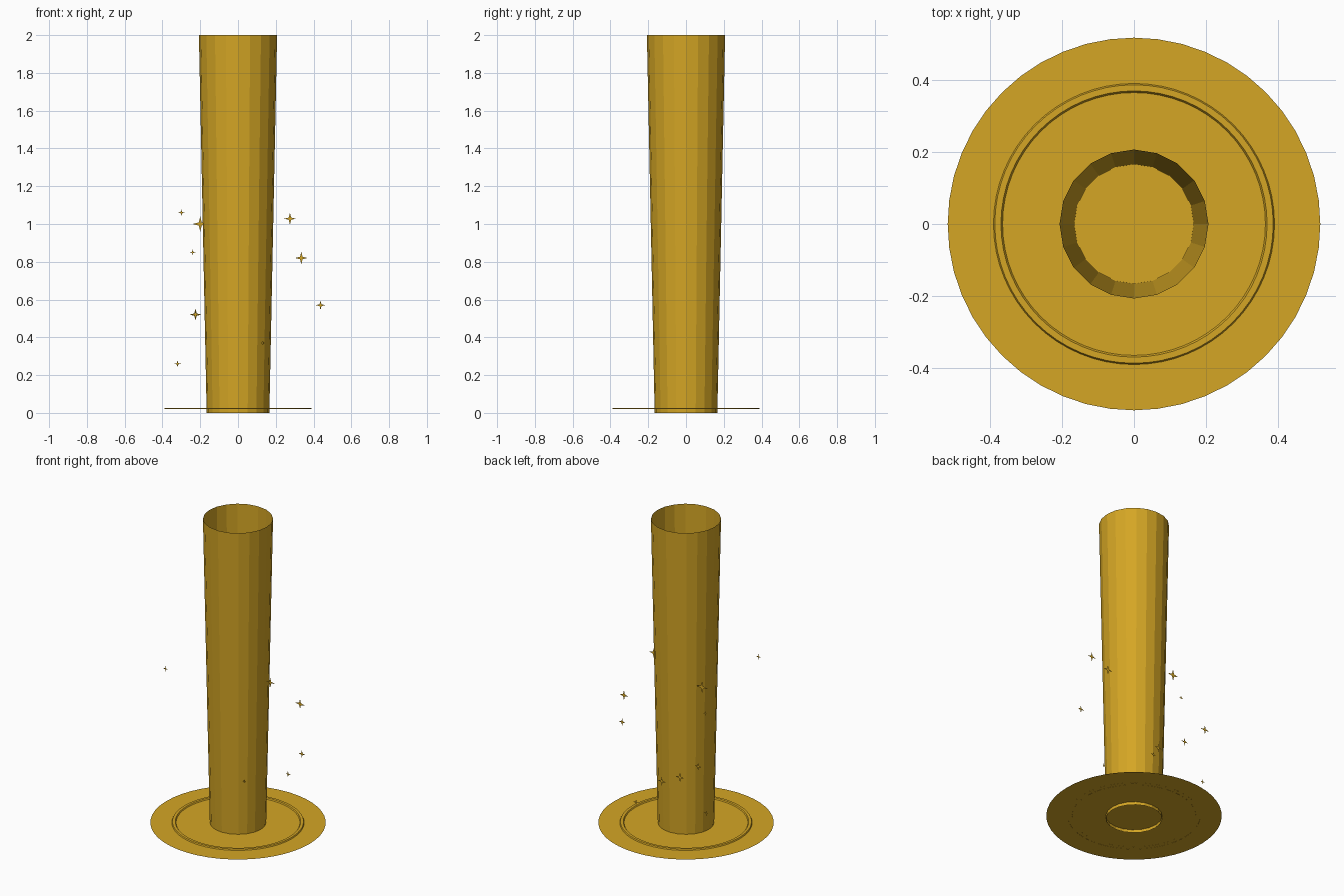
import bpy, bmesh, math

if "Cube" in bpy.data.objects:
    bpy.data.objects.remove(bpy.data.objects["Cube"])

gold = bpy.data.materials.new("gold")
gold.diffuse_color = (0.66, 0.38, 0.018, 1)
gold.use_nodes = True
gold.node_tree.nodes["Principled BSDF"].inputs["Base Color"].default_value = gold.diffuse_color


def make_object(name, bm):
    mesh = bpy.data.meshes.new(name)
    bm.to_mesh(mesh)
    bm.free()
    mesh.materials.append(gold)
    obj = bpy.data.objects.new(name, mesh)
    bpy.context.collection.objects.link(obj)
    return obj


def lathe(name, profile, sides):
    """Revolve an open (radius, z) profile around the z axis."""
    bm = bmesh.new()
    rings = []
    for r, z in profile:
        rings.append([bm.verts.new((r * math.cos(2 * math.pi * i / sides),
                                    r * math.sin(2 * math.pi * i / sides), z))
                      for i in range(sides)])
    for low, high in zip(rings, rings[1:]):
        for i in range(sides):
            j = (i + 1) % sides
            bm.faces.new((low[i], low[j], high[j], high[i]))
    return make_object(name, bm)


def sparkle(name, x, y, z, size):
    """Flat four-pointed star facing the front."""
    bm = bmesh.new()
    verts = []
    for i in range(8):
        r = size if i % 2 == 0 else size * 0.28
        a = i * math.pi / 4
        verts.append(bm.verts.new((x + r * math.cos(a), y, z + r * math.sin(a))))
    bm.faces.new(verts)
    return make_object(name, bm)


# Flared open column of light
lathe("column", [(0.166, 0), (0.207, 2)], 20)

# Flat ground disc
bm = bmesh.new()
bmesh.ops.create_circle(bm, cap_ends=True, segments=48, radius=0.518)
bmesh.ops.translate(bm, verts=bm.verts, vec=(0, 0, 0.02))
make_object("ground_disc", bm)

# Low raised ring on the disc
lathe("raised_ring", [(0.391, 0.0195), (0.387, 0.027), (0.370, 0.027), (0.365, 0.0195)], 64)

# Floating sparkles: x, y, z, size
sparkles = [
    (-0.30, -0.315, 1.06, 0.018),
    (-0.20, 0.12, 1.00, 0.040),
    (-0.24, 0.146, 0.85, 0.016),
    (-0.225, 0.197, 0.52, 0.026),
    (-0.225, 0.383, 0.52, 0.032),
    (-0.32, 0.249, 0.26, 0.018),
    (0.275, -0.06, 1.028, 0.031),
    (0.335, 0.16, 0.82, 0.033),
    (0.437, 0.033, 0.57, 0.025),
    (0.13, -0.123, 0.37, 0.012),
    (0.01, 0.235, 0.375, 0.028),
    (0.128, 0.331, 0.243, 0.020),
]
for n, s in enumerate(sparkles, 1):
    sparkle(f"sparkle_{n}", *s)
